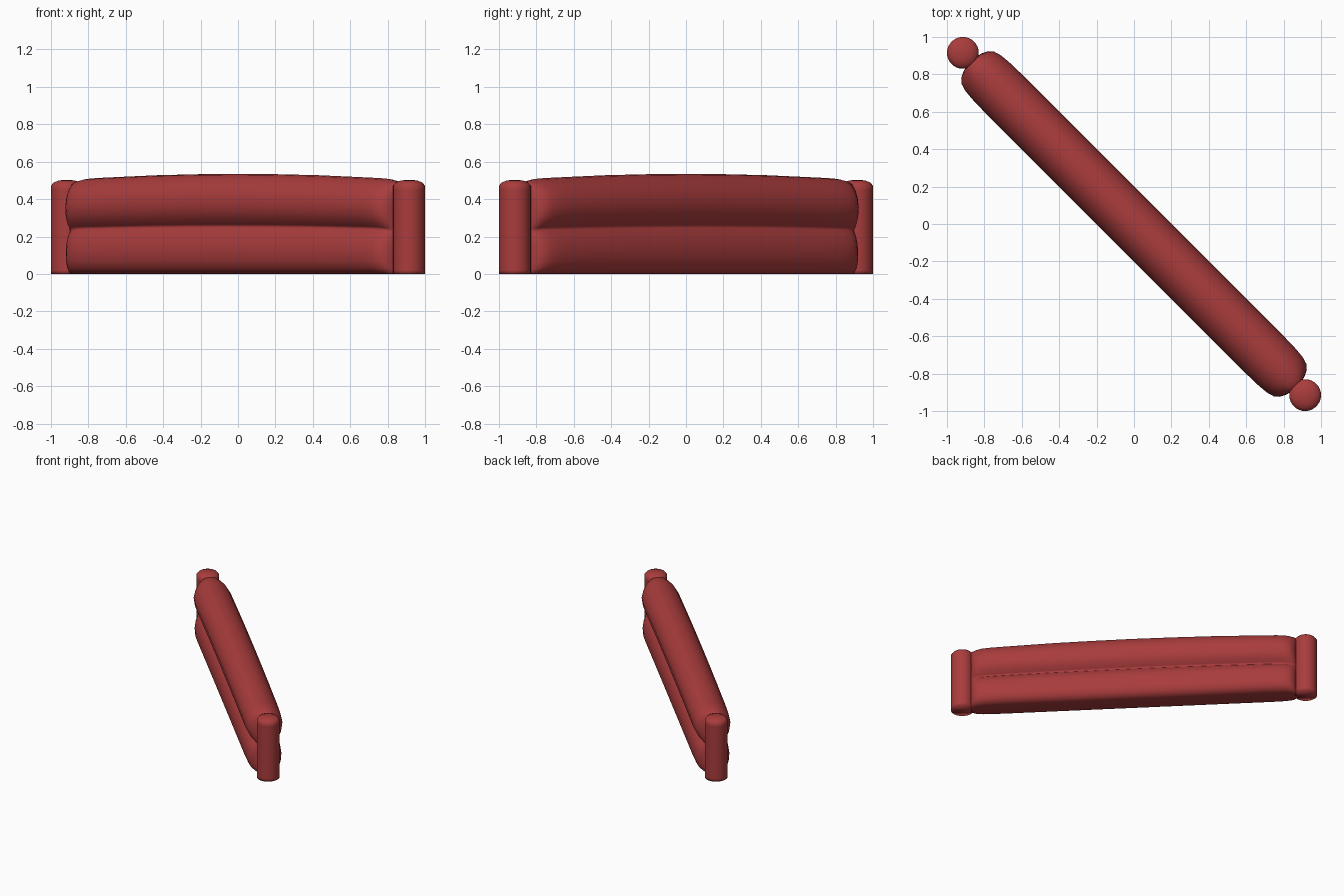
import bpy, bmesh
from math import sin, cos, pi, sqrt
from mathutils import Vector

cube = bpy.data.objects.get("Cube")
if cube:
    bpy.data.objects.remove(cube, do_unlink=True)

red = bpy.data.materials.new("red vinyl")
red.use_nodes = True
colour = (0.40, 0.045, 0.046, 1)
red.diffuse_color = colour
red.node_tree.nodes["Principled BSDF"].inputs["Base Color"].default_value = colour

ALONG = Vector((1, -1, 0)) / sqrt(2)    # wall runs diagonally
ACROSS = Vector((1, 1, 0)) / sqrt(2)
UP = Vector((0, 0, 1))


def loft(name, rings):
    """Skin a list of equal rings and cap both ends."""
    bm = bmesh.new()
    loops = [[bm.verts.new(p) for p in ring] for ring in rings]
    for a, b in zip(loops, loops[1:]):
        for i in range(len(a)):
            j = (i + 1) % len(a)
            bm.faces.new((a[i], a[j], b[j], b[i]))
    bm.faces.new(loops[0])
    bm.faces.new(loops[-1])
    bmesh.ops.recalc_face_normals(bm, faces=bm.faces[:])
    for face in bm.faces:
        face.smooth = True
    mesh = bpy.data.meshes.new(name)
    bm.to_mesh(mesh)
    bm.free()
    mesh.materials.append(red)
    obj = bpy.data.objects.new(name, mesh)
    bpy.context.collection.objects.link(obj)
    return obj


# Half cross-section of the two stacked tubes: (height fraction, half width)
profile = [(0, .06), (.015, .09), (.06, .115), (.13, .13), (.23, .134), (.33, .126),
           (.41, .108), (.455, .085), (.475, .075), (.495, .085), (.54, .112),
           (.62, .134), (.72, .142), (.82, .13), (.9, .105), (.96, .07), (.99, .035)]

# Half length stations: (distance from middle, top height, fullness)
stations = [(0, .535, 1), (.3, .533, 1), (.6, .528, 1), (.85, .52, 1), (1.0, .515, 1),
            (1.08, .512, .98), (1.14, .508, .93), (1.18, .50, .82), (1.205, .492, .62),
            (1.222, .483, .3), (1.228, .476, 0)]
stations = [(-s, t, f) for s, t, f in reversed(stations[1:])] + stations


def section(s, top, full):
    half = [(z * top, min(n, .035) * (1 - full) + n * full) for z, n in profile]
    outline = half + [(top, 0)] + [(z, -n) for z, n in reversed(half)]
    return [ALONG * s + ACROSS * n + UP * z for z, n in outline]


loft("inflated_wall", [section(*st) for st in stations])

# Round end posts, with a narrow web joining each to the wall
post_profile = [(.085, 0), (.085, .02), (.085, .45), (.085, .472), (.07, .489),
                (.045, .499), (.015, .503)]
for side, name in ((-1, "left_end"), (1, "right_end")):
    name = "back_right" if side < 0 else "front_left"
    centre = ALONG * side * .915 * sqrt(2)
    loft(name + "_post", [[centre + Vector((r * cos(a), r * sin(a), z))
                           for a in (2 * pi * i / 32 for i in range(32))]
                          for r, z in post_profile])
    loft(name + "_web", [[ALONG * side * s + ACROSS * n + UP * z
                          for n, z in ((-.035, .005), (.035, .005), (.035, .465),
                                       (0, .482), (-.035, .465))]
                         for s in (1.19, 1.25)])
